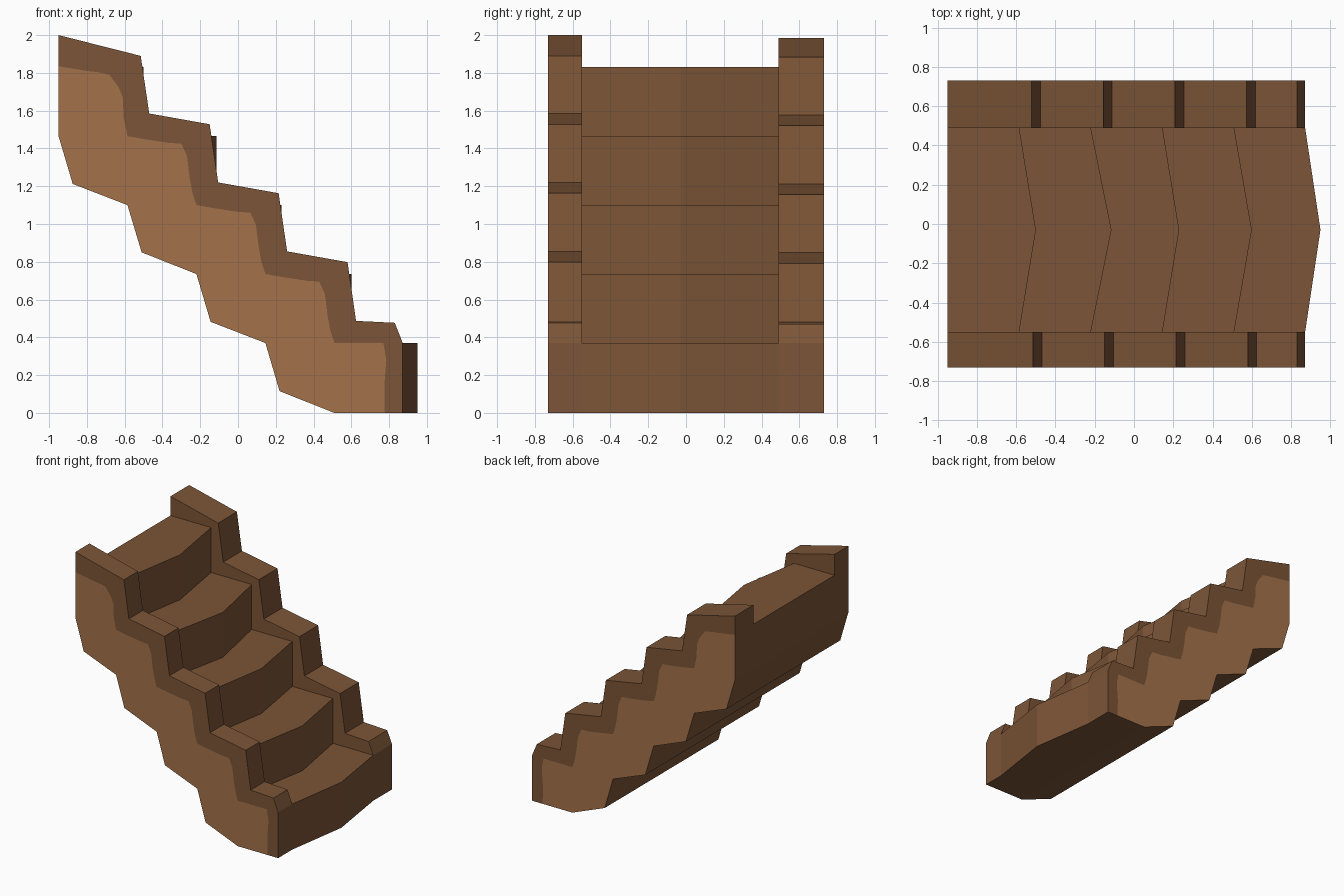
import bpy, bmesh

if "Cube" in bpy.data.objects:
    bpy.data.objects.remove(bpy.data.objects["Cube"])


def material(name, rgb):
    m = bpy.data.materials.new(name)
    m.diffuse_color = (*rgb, 1)
    m.use_nodes = True
    m.node_tree.nodes["Principled BSDF"].inputs["Base Color"].default_value = m.diffuse_color
    return m


DARK = material("dark_brown_wood", (0.20, 0.09, 0.038))
LIGHT = material("light_brown_panel", (0.37, 0.17, 0.07))

# Stepped underside shared by all parts, from the foot up to the head
UNDER = [(0.51, 0)]
for i in range(4):
    s = 0.365 * i
    UNDER += [(0.22 - s, 0.115 + s), (0.145 - s, 0.37 + s)]
UNDER[-1] = (-0.95, 1.465)
UNDER = UNDER[:1] + [(0.22, 0.115), (0.145, 0.37), (-0.145, 0.482), (-0.22, 0.735),
                     (-0.51, 0.85), (-0.585, 1.10), (-0.875, 1.212), (-0.95, 1.465)]


def finish(name, bm):
    mesh = bpy.data.meshes.new(name)
    bm.to_mesh(mesh)
    bm.free()
    mesh.materials.append(DARK)
    mesh.materials.append(LIGHT)
    obj = bpy.data.objects.new(name, mesh)
    bpy.context.collection.objects.link(obj)


def loft(bm, rings):
    """Join matching rings of vertices with quads."""
    for a, b in zip(rings, rings[1:]):
        for i in range(len(a)):
            j = (i + 1) % len(a)
            bm.faces.new((a[i], a[j], b[j], b[i]))


def steps():
    # Five treads whose noses come to a point in the middle
    edge = [-0.585, -0.22, 0.145, 0.51, 0.872]
    nose = [-0.50, -0.115, 0.23, 0.60, 0.95]
    bm = bmesh.new()
    rings = []
    for y, fronts in ((-0.55, edge), (-0.03, nose), (0.49, edge)):
        pts = [(-0.95, 1.83)]
        for i, x in enumerate(fronts):
            z = 1.83 - 0.365 * i
            pts += [(x, z), (x, z - 0.365 if i < 4 else 0)]
        rings.append([bm.verts.new((x, y, z)) for x, z in pts + UNDER])
    loft(bm, rings)
    caps = [bm.faces.new(rings[0]), bm.faces.new(rings[-1])]
    bmesh.ops.recalc_face_normals(bm, faces=bm.faces[:])
    # The ends are hidden against the side walls
    bmesh.ops.delete(bm, geom=caps, context='FACES_ONLY')
    finish("steps", bm)


def side_wall(name, y_in, y_out, dx, dz):
    # Stepped, sloping top edge
    top = [(-0.95, 2.0 + 2 * dz), (-0.515 + dx, 1.89 + dz)]
    for i in range(3):
        s = 0.365 * i
        top += [(-0.47 + s + dx, 1.585 - s + dz), (-0.15 + s + dx, 1.528 - s + dz)]
    top += [(0.625 + dx, 0.487 + dz), (0.83, 0.477 + dz), (0.872, 0.37), (0.872, 0)]
    # Wavy line between the dark border and the light panel
    wave = [(-0.86, 1.82), (-0.80, 1.81), (-0.75, 1.805), (-0.68, 1.79), (-0.63, 1.72),
            (-0.61, 1.67), (-0.605, 1.56), (-0.585, 1.465)]
    for i in range(3):
        s = 0.365 * i
        wave += [(x + s, z - s) for x, z in
                 ((-0.50, 1.45), (-0.37, 1.43), (-0.30, 1.425), (-0.27, 1.36),
                  (-0.255, 1.24), (-0.24, 1.16), (-0.22, 1.10))]
    wave += [(0.77, 0.37), (0.785, 0.28), (0.775, 0.15)]
    left, right = (-0.95, 1.835), (0.777, 0)

    bm = bmesh.new()
    ring_pts = [left] + top + [right] + UNDER
    inner, outer = [[bm.verts.new((x, y, z)) for x, z in ring_pts] for y in (y_in, y_out)]
    mid = [bm.verts.new((x, y_out, z)) for x, z in wave]
    loft(bm, [inner, outer])
    bm.faces.new(inner)
    n = len(top) + 2
    bm.faces.new(outer[:n] + mid[::-1])              # dark border
    panel = bm.faces.new([outer[0]] + mid + outer[n - 1:])
    panel.material_index = 1
    bmesh.ops.recalc_face_normals(bm, faces=bm.faces[:])
    finish(name, bm)


steps()
side_wall("front_side_wall", -0.55, -0.73, 0, 0)
side_wall("back_side_wall", 0.49, 0.73, -0.006, -0.007)
